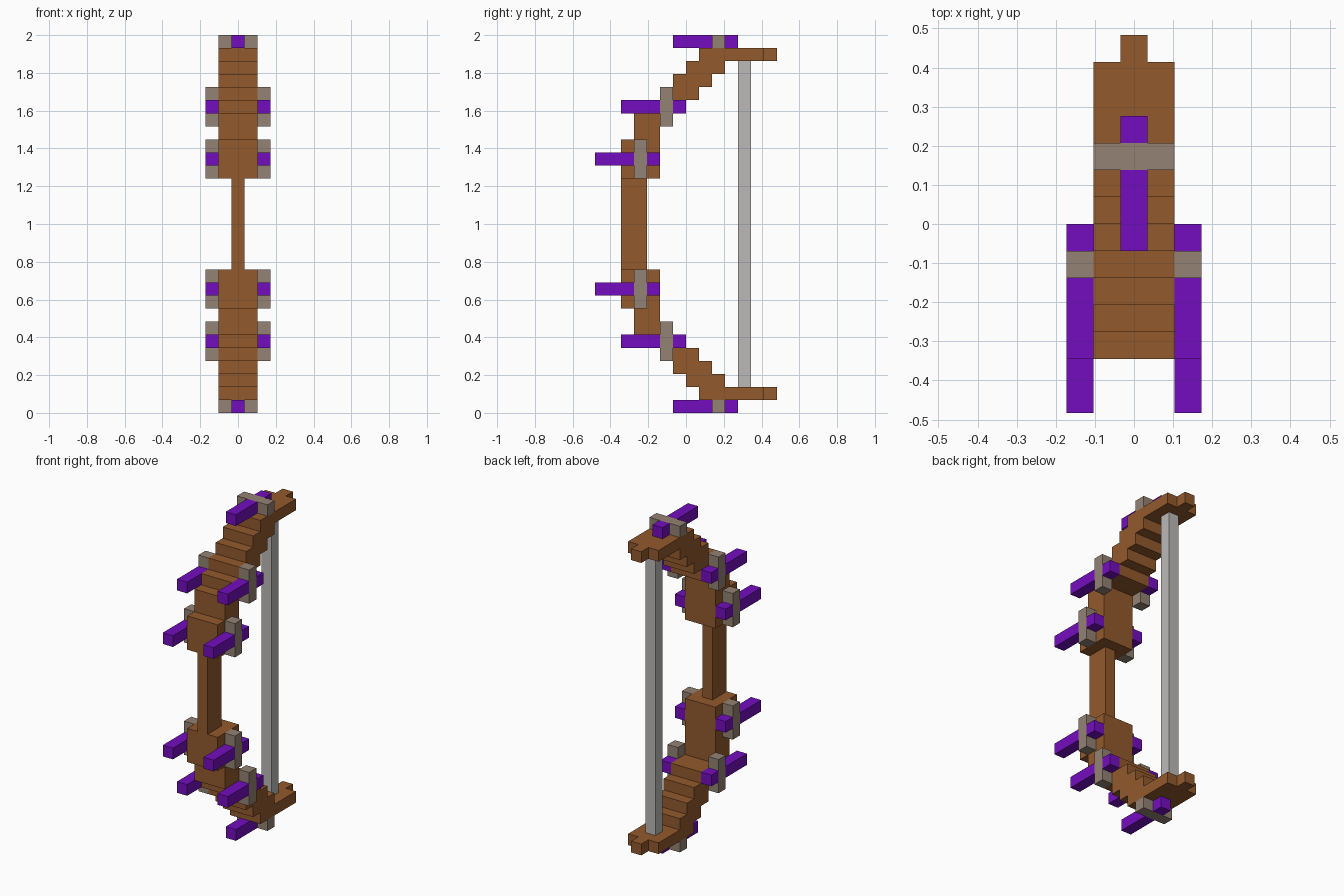
import bpy
import bmesh

U = 2 / 29      # one block of the model's grid
MID = 14.5      # height of the mirror plane, in blocks

if "Cube" in bpy.data.objects:
    bpy.data.objects.remove(bpy.data.objects["Cube"], do_unlink=True)


def material(name, rgb):
    mat = bpy.data.materials.new(name)
    mat.use_nodes = True
    mat.diffuse_color = (*rgb, 1)
    mat.node_tree.nodes["Principled BSDF"].inputs["Base Color"].default_value = (*rgb, 1)
    return mat


WOOD = material("brown wood", (0.29, 0.10, 0.026))
SPIKE = material("purple spike", (0.175, 0.004, 0.52))
BAND = material("warm grey band", (0.296, 0.223, 0.172))
CORD = material("pale grey string", (0.50, 0.49, 0.475))


def prism(name, mat, profile, x0, x1, mirror=""):
    """Extrude a (y, z) outline from x0 to x1, mirrored about the middle."""
    bm = bmesh.new()
    face = bm.faces.new([bm.verts.new((x0 * U, y * U, (z - MID) * U)) for y, z in profile])
    side = bmesh.ops.extrude_face_region(bm, geom=[face])
    moved = [v for v in side["geom"] if isinstance(v, bmesh.types.BMVert)]
    bmesh.ops.translate(bm, verts=moved, vec=((x1 - x0) * U, 0, 0))
    bmesh.ops.recalc_face_normals(bm, faces=bm.faces)
    mesh = bpy.data.meshes.new(name)
    bm.to_mesh(mesh)
    bm.free()
    mesh.materials.append(mat)
    obj = bpy.data.objects.new(name, mesh)
    obj.location.z = MID * U
    bpy.context.collection.objects.link(obj)
    if mirror:
        mod = obj.modifiers.new("Mirror", "MIRROR")
        mod.use_axis = ["X" in mirror, False, "Z" in mirror]
        mod.use_mirror_merge = False
    return obj


def box(name, mat, x, y, z, mirror=""):
    outline = [(y[0], z[0]), (y[1], z[0]), (y[1], z[1]), (y[0], z[1])]
    return prism(name, mat, outline, *x, mirror)


# Grip and string
box("grip", WOOD, (-.5, .5), (-5, -3), (11, 18))
box("string", CORD, (-.5, .5), (4, 5), (2, 27))

# Stepped limbs: (front, back, bottom, top) of every step of the upper limb
steps = [(-5, -2, 18, 21), (-4, -2, 21, 23)]
steps += [(i - 3, i, 23 + i, 24 + i) for i in range(4)]
steps += [(1, 6, 27, 28)]
front_edge, back_edge = [], []
for front, back, bottom, top in steps:
    front_edge += [(front, bottom), (front, top)]
    if back_edge and back_edge[-1][0] == back:
        back_edge[-1] = (back, top)
    else:
        back_edge += [(back, bottom), (back, top)]
prism("limbs", WOOD, front_edge + back_edge[::-1], -1.5, 1.5, "Z")
box("limb_tips", WOOD, (-.5, .5), (6, 7), (27, 28), "Z")


# Spikes held by bands: the band splits each spike into a long and a short end
def spike_set(name, x, y, z, band_x, band_y, band_z, mirror):
    box(name + "_band", BAND, band_x, band_y, band_z, mirror)
    box(name + "_spike_front", SPIKE, x, (y[0], band_y[0]), z, mirror)
    box(name + "_spike_back", SPIKE, x, (band_y[1], y[1]), z, mirror)


SIDE = (1.5, 2.5)
spike_set("inner", SIDE, (-7, -2), (19, 20), SIDE, (-4, -3), (18, 21), "XZ")
spike_set("outer", SIDE, (-5, 0), (23, 24), SIDE, (-2, -1), (22, 25), "XZ")
spike_set("end", (-.5, .5), (-1, 4), (28, 29), (-1.5, 1.5), (2, 3), (28, 29), "Z")
